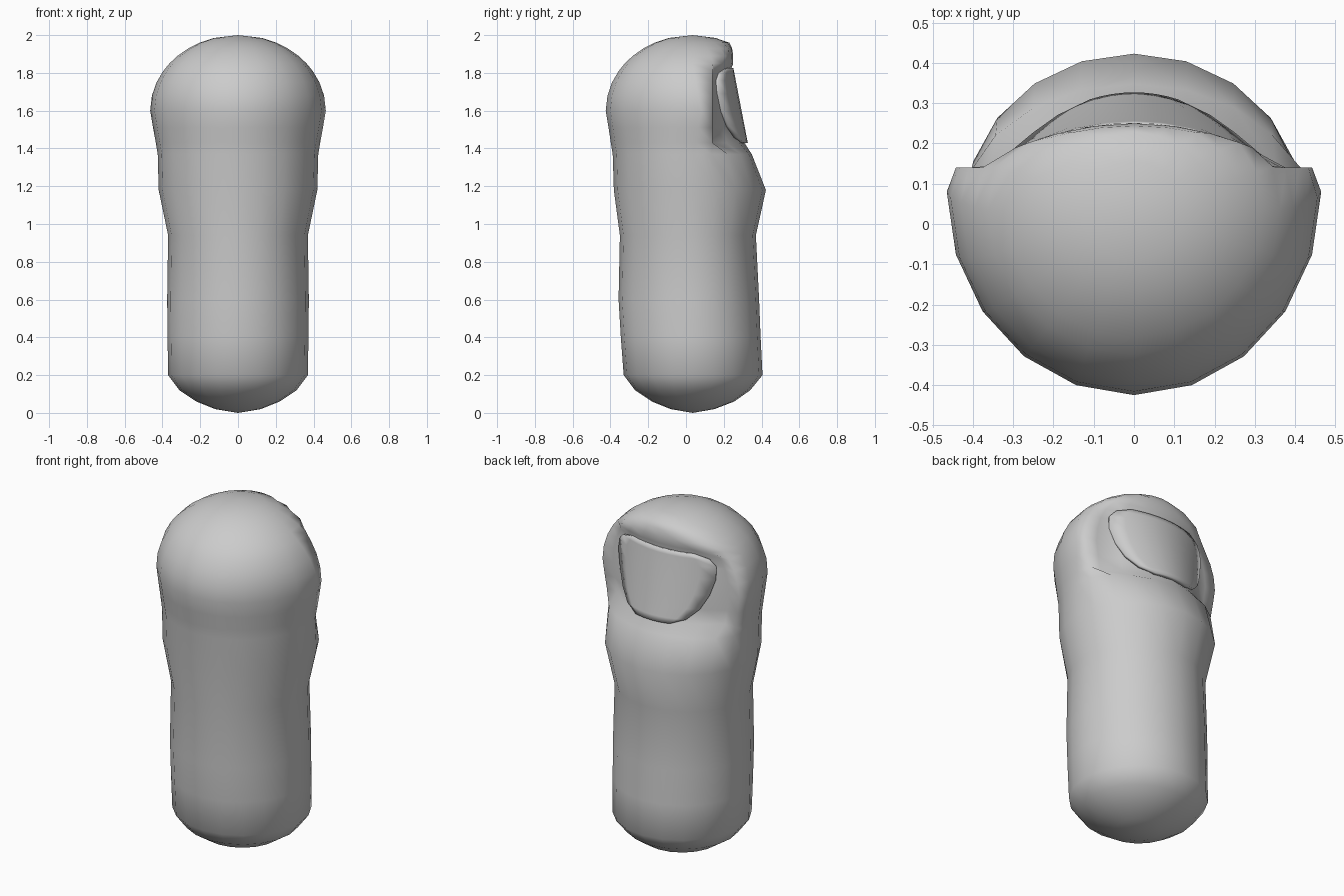
import bpy, bmesh, math

if "Cube" in bpy.data.objects:
    bpy.data.objects.remove(bpy.data.objects["Cube"])

SEG = 20


def nail_y(x, z):
    """Curved nail surface: leans back towards the tip, arched across x."""
    t = (z - 1.43) / 0.39
    return 0.327 - 0.075 * t - (1.45 - 0.6 * t) * x * x


def finish(name, bm):
    bmesh.ops.recalc_face_normals(bm, faces=bm.faces)
    me = bpy.data.meshes.new(name)
    bm.to_mesh(me)
    bm.free()
    for p in me.polygons:
        p.use_smooth = True
    ob = bpy.data.objects.new(name, me)
    bpy.context.collection.objects.link(ob)
    return ob


# Finger rings: z, half width, front y, back y
rings = [(0.02, 0.12, -0.08, 0.15), (0.06, 0.22, -0.18, 0.255),
         (0.12, 0.31, -0.27, 0.34), (0.2, 0.37, -0.33, 0.405),
         (0.4, 0.373, -0.345, 0.395), (0.6, 0.375, -0.357, 0.387),
         (0.94, 0.37, -0.35, 0.37), (1.18, 0.42, -0.382, 0.423),
         (1.37, 0.425, -0.388, 0.348), (1.43, 0.435, -0.398, 0.36),
         (1.51, 0.45, -0.41, 0.42), (1.6, 0.465, -0.425, 0.48)]
# Rounded fingertip
for z in (1.68, 1.75, 1.81, 1.85, 1.89, 1.93, 1.96, 1.985):
    s = math.sqrt(1 - ((z - 1.6) / 0.4) ** 2)
    rings.append((z, 0.465 * s, 0.035 - 0.46 * s, 0.035 + 0.445 * s))

bm = bmesh.new()
loops = []
for z, rx, yf, yb in rings:
    loop = []
    for i in range(SEG):
        a = 2 * math.pi * i / SEG
        # widest line sits slightly behind the centre on the tip
        cy = 0.035 + 0.045 * max(0, 1 - abs(z - 1.6) / 0.25)
        x, c = rx * math.sin(a), math.cos(a)
        y = cy + c * ((yb - cy) if c > 0 else (cy - yf))
        # Flattened nail bed with a lip above it
        if c > 0 and z > 1.4:
            if z < 1.83:
                y = min(y, max(nail_y(x, z) - 0.018, 0.14))
            else:
                y = min(y, 0.25 - 0.7 * x * x - 0.15 * max(0, z - 1.89))
        loop.append(bm.verts.new((x, y, z)))
    loops.append(loop)
for a, b in zip(loops, loops[1:]):
    for i in range(SEG):
        j = (i + 1) % SEG
        bm.faces.new((a[i], a[j], b[j], b[i]))
for loop, z in ((loops[0], 0.0), (loops[-1], 2.0)):
    pole = bm.verts.new((0, 0.035, z))
    for i in range(SEG):
        bm.faces.new((loop[i], loop[(i + 1) % SEG], pole))
finish("finger", bm)

# Nail: z at centre, half width
rows = [(1.43, 0.11), (1.46, 0.19), (1.52, 0.25), (1.6, 0.29),
        (1.69, 0.315), (1.76, 0.315), (1.80, 0.28), (1.825, 0.2)]
bm = bmesh.new()
grid = [[bm.verts.new((w * k / 4, nail_y(w * k / 4, z), z)) for k in range(-4, 5)]
        for z, w in rows]
for a, b in zip(grid, grid[1:]):
    for k in range(8):
        bm.faces.new((a[k], b[k], b[k + 1], a[k + 1]))
nail = finish("nail", bm)
# Make sure the nail faces the back, then thicken it inwards
if nail.data.polygons[0].normal.y < 0:
    nail.data.flip_normals()
mod = nail.modifiers.new("thickness", 'SOLIDIFY')
mod.thickness = 0.02
mod.offset = -1
bpy.context.view_layer.objects.active = nail
nail.select_set(True)
bpy.ops.object.shade_smooth_by_angle(angle=math.radians(40))
